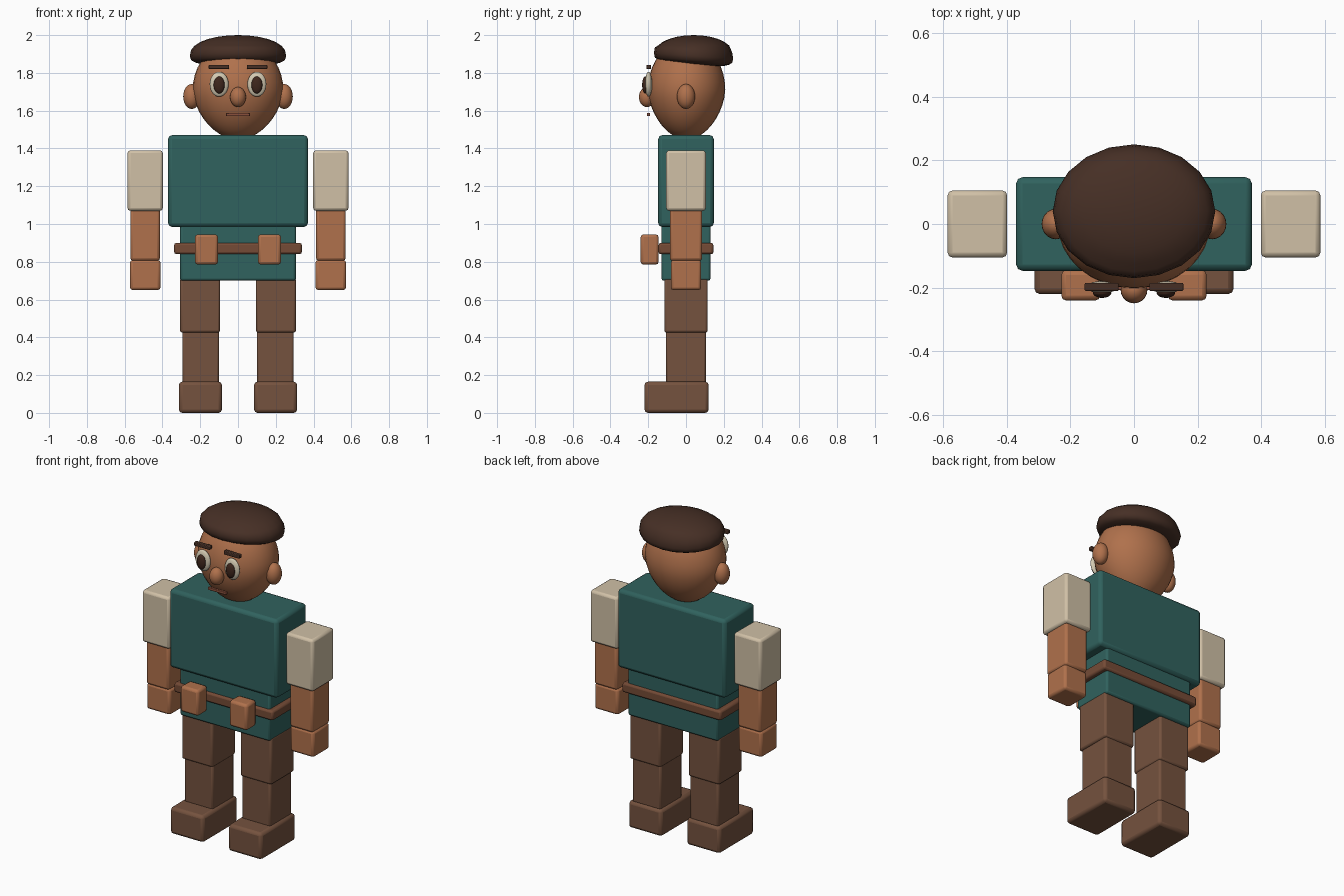
import bpy, math

if "Cube" in bpy.data.objects:
    bpy.data.objects.remove(bpy.data.objects["Cube"])


def mat(name, srgb):
    m = bpy.data.materials.new(name)
    lin = [((c / 255 + 0.055) / 1.055) ** 2.4 for c in srgb]
    m.diffuse_color = (*lin, 1)
    m.use_nodes = True
    m.node_tree.nodes["Principled BSDF"].inputs["Base Color"].default_value = m.diffuse_color
    return m


TEAL = mat("teal cloth", (48, 98, 94))
CREAM = mat("cream cloth", (208, 192, 166))
SKIN = mat("skin", (176, 113, 76))
BROWN = mat("brown trousers", (117, 82, 62))
BELT = mat("belt leather", (117, 75, 54))
HAIR = mat("dark hair", (70, 47, 37))
WHITE = mat("eye white", (212, 202, 178))
PUPIL = mat("pupil", (62, 38, 28))
LIP = mat("lips", (138, 80, 60))


def box(name, m, x, y, z, bevel=0.015):
    """Bevelled box from (min, max) ranges on each axis."""
    bpy.ops.mesh.primitive_cube_add(size=1, location=[(a + b) / 2 for a, b in (x, y, z)])
    o = bpy.context.object
    o.name = name
    o.scale = [b - a for a, b in (x, y, z)]
    bpy.ops.object.transform_apply(location=False, rotation=False)
    o.data.materials.append(m)
    b = o.modifiers.new("bevel", 'BEVEL')
    b.width, b.segments = bevel, 2
    bpy.ops.object.shade_smooth_by_angle(angle=math.radians(30))
    return o


def ball(name, m, loc, radii, seg=20, rings=14, shape=None):
    """Ellipsoid, optionally reshaped by a function of the unit position."""
    bpy.ops.mesh.primitive_uv_sphere_add(segments=seg, ring_count=rings, radius=1, location=loc)
    o = bpy.context.object
    o.name = name
    for v in o.data.vertices:
        if shape:
            v.co = shape(*v.co)
        v.co = [c * r for c, r in zip(v.co, radii)]
    o.data.materials.append(m)
    bpy.ops.object.shade_smooth()
    return o


def sym(half):
    return (-half, half)


# Torso, waist and belt
box("torso", TEAL, sym(0.37), sym(0.147), (0.985, 1.47), 0.02)
box("waist", TEAL, sym(0.307), sym(0.13), (0.70, 1.0), 0.012)
box("belt", BELT, sym(0.338), sym(0.145), (0.84, 0.90), 0.012)


# Head, narrowing towards the chin
def head_shape(x, y, z):
    k = 1 - 0.12 * max(0, -z) ** 1.2
    return x * k, y * k, z


ball("head", SKIN, (0, 0.003, 1.71), (0.24, 0.205, 0.262), 32, 20, head_shape)


# Hair cap: domed top, shallow rolled underside that dips at the back
def hair_shape(x, y, z):
    flat = 1 if z >= 0 else 0.5
    power = 0.85 if z >= 0 else 0.6
    z2 = math.copysign(abs(z) ** power, z) * flat
    return x, y, z2 - (0.13 * y if z < 0.3 else 0)


ball("hair", HAIR, (0, 0.04, 1.89), (0.255, 0.21, 0.11), 20, 14, hair_shape)

# Nose and mouth
ball("nose", SKIN, (0, -0.207, 1.672), (0.042, 0.042, 0.053))
box("mouth", LIP, sym(0.063), (-0.207, -0.19), (1.571, 1.588), 0.003)

# Paired parts
for s, side in ((-1, "right"), (1, "left")):
    def X(a, b):
        return tuple(sorted((s * a, s * b)))

    ball(side + "_ear", SKIN, (s * 0.245, 0, 1.675), (0.045, 0.048, 0.066))
    ball(side + "_eye", WHITE, (s * 0.10, -0.198, 1.74), (0.05, 0.019, 0.066))
    ball(side + "_pupil", PUPIL, (s * 0.10, -0.216, 1.736), (0.029, 0.016, 0.045))
    box(side + "_brow", HAIR, X(0.048, 0.155), (-0.21, -0.185), (1.82, 1.843), 0.004)
    box(side + "_pouch", SKIN, X(0.106, 0.228), (-0.24, -0.145), (0.785, 0.945))
    box(side + "_upper_arm", CREAM, X(0.398, 0.585), sym(0.105), (1.07, 1.39))
    box(side + "_forearm", SKIN, X(0.413, 0.57), sym(0.086), (0.805, 1.085))
    box(side + "_hand", SKIN, X(0.41, 0.572), sym(0.08), (0.65, 0.81))
    box(side + "_thigh", BROWN, X(0.095, 0.307), sym(0.115), (0.425, 0.715), 0.012)
    box(side + "_shin", BROWN, X(0.10, 0.295), sym(0.106), (0.155, 0.44), 0.012)
    box(side + "_foot", BROWN, X(0.085, 0.313), (-0.22, 0.12), (0.0, 0.165), 0.018)
